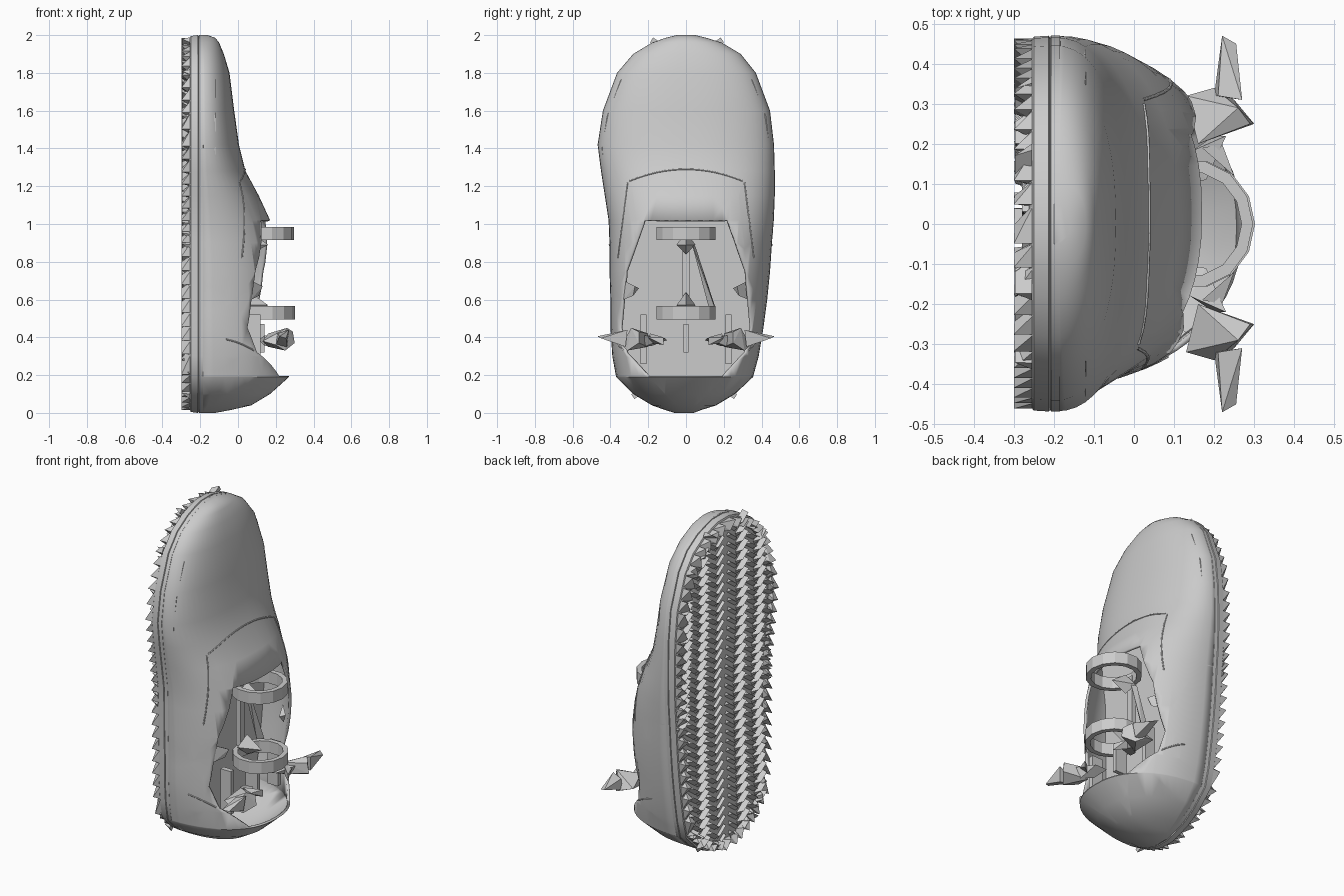
import bpy, bmesh, math
from mathutils import Vector, Matrix

if "Cube" in bpy.data.objects:
    bpy.data.objects.remove(bpy.data.objects["Cube"])

grey = bpy.data.materials.new("plain grey")
grey.use_nodes = True
GREY = (0.6, 0.6, 0.6, 1)
grey.diffuse_color = GREY
grey.node_tree.nodes["Principled BSDF"].inputs["Base Color"].default_value = GREY


def finish(bm, name, smooth=None):
    bmesh.ops.recalc_face_normals(bm, faces=bm.faces[:])
    me = bpy.data.meshes.new(name)
    bm.to_mesh(me)
    bm.free()
    me.materials.append(grey)
    ob = bpy.data.objects.new(name, me)
    bpy.context.collection.objects.link(ob)
    bpy.ops.object.select_all(action='DESELECT')
    ob.select_set(True)
    bpy.context.view_layer.objects.active = ob
    if smooth:
        bpy.ops.object.shade_smooth_by_angle(angle=math.radians(smooth))
    return ob


def hull(bm, pts):
    vs = [bm.verts.new(p) for p in pts]
    res = bmesh.ops.convex_hull(bm, input=vs)
    junk = [v for v in res["geom_interior"] if isinstance(v, bmesh.types.BMVert)]
    bmesh.ops.delete(bm, geom=junk, context='VERTS')


def box(bm, lo, hi):
    hull(bm, [(x, y, z) for x in (lo[0], hi[0]) for y in (lo[1], hi[1]) for z in (lo[2], hi[2])])


# Shoe stations: height, low y, high y, top of the upper in x
ST = [(0.0, -.06, .04, -.12), (.015, -.11, .08, -.04), (.04, -.18, .16, .07), (.1, -.28, .26, .17),
      (.19, -.37, .355, .27), (.3, -.39, .385, .265), (.45, -.40, .41, .25), (.6, -.40, .43, .245),
      (.75, -.405, .445, .235), (.9, -.405, .455, .205), (1.02, -.41, .465, .17),
      (1.15, -.43, .47, .11), (1.28, -.45, .47, .04), (1.42, -.468, .466, .005), (1.6, -.44, .445, -.02),
      (1.8, -.365, .37, -.045), (1.9, -.28, .29, -.075), (1.96, -.18, .19, -.1),
      (1.985, -.11, .11, -.12), (2.0, -.05, .05, -.16)]
BASE = -0.2
POW = 2.3


def station(z):
    for a, b in zip(ST, ST[1:]):
        if z <= b[0]:
            f = (z - a[0]) / (b[0] - a[0])
            return [p + (q - p) * f for p, q in zip(a, b)]
    return ST[-1]


def surface_x(y, z):
    _, lo, hi, top = station(z)
    r = min(abs(2 * y - lo - hi) / (hi - lo), 1)
    return BASE + (top - BASE) * (1 - r ** POW) ** (1 / POW)


# Upper: lofted arches, open collar cut out along a convex outline
bm = bmesh.new()
N = 28
rows = []
for z, lo, hi, top in ST:
    row = []
    for i in range(N + 1):
        a = math.pi * i / N
        c, s = math.cos(a), math.sin(a)
        y = (lo + hi) / 2 + (hi - lo) / 2 * math.copysign(abs(c) ** (2 / POW), c)
        row.append(bm.verts.new((BASE + (top - BASE) * max(s, 0) ** (2 / POW), y, z)))
    rows.append(row)
for r, q in zip(rows, rows[1:]):
    for i in range(N):
        bm.faces.new((r[i], r[i + 1], q[i + 1], q[i]))
bm.faces.new(rows[0])
bm.faces.new(rows[-1])
half = [(.2, .195), (.32, .32), (.35, .45), (.32, .75), (.22, 1.02)]
outline = half + [(-y, z) for y, z in reversed(half)]
cuts = []
for (y0, z0), (y1, z1) in zip(outline, outline[1:] + outline[:1]):
    n = Vector((0, z1 - z0, y0 - y1)).normalized()
    p = Vector((0, y0, z0))
    cuts.append((p, n))
    near = [f for f in bm.faces if .03 < f.calc_center_median().z < 1.1]
    geom = near + list({e for f in near for e in f.edges}) + list({v for f in near for v in f.verts})
    bmesh.ops.bisect_plane(bm, geom=geom, dist=1e-5, plane_co=p, plane_no=n)
gone = [f for f in bm.faces if f.calc_center_median().x > -.1
        and all((f.calc_center_median() - p).dot(n) < 0 for p, n in cuts)]
bmesh.ops.delete(bm, geom=gone, context='FACES')
upper = finish(bm, "upper", 40)
mod = upper.modifiers.new("wall", 'SOLIDIFY')
mod.thickness = .015
mod.offset = -1


# Flat slabs following the outline of the foot
def ring_outline(scale):
    pts = [(lo, z) for z, lo, hi, t in ST] + [(hi, z) for z, lo, hi, t in reversed(ST)]
    return [(y * scale, 1 + (z - 1) * scale) for y, z in pts]


def slab(name, layers):
    bm = bmesh.new()
    loops = [[bm.verts.new((x, y, z)) for y, z in ring_outline(s)] for x, s in layers]
    for a, b in zip(loops, loops[1:]):
        for i in range(len(a)):
            j = (i + 1) % len(a)
            bm.faces.new((a[i], a[j], b[j], b[i]))
    bm.faces.new(loops[0])
    bm.faces.new(loops[-1])
    return finish(bm, name, 35)


slab("sole", [(-.262, .965), (-.25, .995), (-.213, 1.0), (-.21, .993)])
slab("welt", [(-.21, .99), (-.207, 1.0), (-.185, 1.0), (-.18, .985)])
slab("footbed", [(-.18, .96), (-.12, .95)])

# Tread: slanted wedge fins in mirrored columns
bm = bmesh.new()
for side in (-1, 1):
    for k, off in enumerate((.06, .145, .23, .315, .385)):
        for i in range(34):
            z = .06 + i * .0565 + (k % 2) * .02
            _, lo, hi, _ = station(z)
            y = (lo + hi) / 2 + side * off
            if not lo + .045 < y < hi - .045:
                continue
            slope = side * (1 if k % 2 else -1)
            d = Vector((0, .042, .03 * slope))
            w = Vector((0, -.008 * slope, .013))
            c = Vector((-.255, y, z))
            tip = Vector((-.042 if k else -.025, 0, .012))
            hull(bm, [c - d - w, c - d + w, c + d - w, c + d + w, c - d * .8 + tip, c + d * .5 + tip])
finish(bm, "tread_fins")

# Large lugs round the edge of the sole
bm = bmesh.new()
edge = ring_outline(.985)
total = []
for (y0, z0), (y1, z1) in zip(edge, edge[1:] + edge[:1]):
    steps = max(1, round(math.hypot(y1 - y0, z1 - z0) / .075))
    total += [(y0 + (y1 - y0) * s / steps, z0 + (z1 - z0) * s / steps) for s in range(steps)]
for i, (y, z) in enumerate(total):
    y1, z1 = total[(i + 1) % len(total)]
    inn = .9
    iy, iz = y * inn, 1 + (z - 1) * .95
    jy, jz = y1 * inn, 1 + (z1 - 1) * .95
    hull(bm, [(-.23, y, z), (-.25, y1, z1), (-.25, iy, iz), (-.25, jy, jz),
              (-.30, y, z), (-.298, (iy + jy) / 2, (iz + jz) / 2)])
finish(bm, "edge_lugs")


# Seams lying on the upper
def seam(name, pts):
    cu = bpy.data.curves.new(name, 'CURVE')
    cu.dimensions = '3D'
    cu.bevel_depth = .004
    cu.bevel_resolution = 1
    sp = cu.splines.new('POLY')
    sp.points.add(len(pts) - 1)
    for p, (y, z) in zip(sp.points, pts):
        p.co = (surface_x(y, z), y, z, 1)
    cu.materials.append(grey)
    bpy.context.collection.objects.link(bpy.data.objects.new(name, cu))


seam("instep_seam", [(-.3 + .6 * i / 16, 1.29 - .7 * (abs(i - 8) / 8 * .3) ** 2) for i in range(17)])
for s, nm in ((-1, "right"), (1, "left")):
    seam(nm + "_side_seam", [(s * (.31 + .05 * t), 1.22 - .4 * t) for t in (0, .2, .4, .6, .8, 1)])
    seam(nm + "_heel_seam", [(s * (.33 + .055 * t), .33 + .06 * t) for t in (0, .25, .5, .75, 1)])


# Buckle rings: short open bands
def band(name, z0, z1, cx, r, wall):
    bm = bmesh.new()
    n = 14
    loops = []
    for rad, z in ((r, z0), (r, z1), (r - wall, z1), (r - wall, z0)):
        loops.append([bm.verts.new((cx + rad * math.cos(2 * math.pi * i / n) * .95,
                                    rad * math.sin(2 * math.pi * i / n), z)) for i in range(n)])
    for k in range(4):
        a, b = loops[k], loops[(k + 1) % 4]
        for i in range(n):
            bm.faces.new((a[i], a[(i + 1) % n], b[(i + 1) % n], b[i]))
    return finish(bm, name)


band("upper_ring", .915, .985, .145, .16, .03)
band("lower_ring", .495, .565, .15, .16, .03)

# Bars joining the rings
bm = bmesh.new()
box(bm, (.0, -.018, .5), (.03, .018, .96))
hull(bm, [(.02, .03, .9), (.05, .03, .9), (.02, .05, .88), (.04, .12, .56), (.07, .155, .55), (.03, .155, .56)])
for z in (.89, .57):
    hull(bm, [(.03, -.05, z), (.03, .05, z), (.16, 0, z), (.06, 0, z + .07), (.06, 0, z - .05)])
box(bm, (.06, -.012, .32), (.14, .012, .47))
finish(bm, "ring_bars")

# Winged clasps on both sides, with their struts and collar knobs
for s, nm in ((-1, "right"), (1, "left")):
    def side(pts):
        return [(x, y * s, z) for x, y, z in pts]
    bm = bmesh.new()
    hull(bm, side([(.16, .2, .42), (.16, .2, .35), (.13, .32, .38), (.29, .25, .43), (.30, .25, .37),
                   (.26, .29, .45), (.25, .31, .33), (.20, .34, .36)]))
    hull(bm, side([(.20, .32, .36), (.21, .32, .42), (.27, .31, .44), (.26, .32, .35),
                   (.22, .47, .405), (.255, .45, .395)]))
    finish(bm, nm + "_clasp_wing")
    bm = bmesh.new()
    box(bm, (.05, min(s * .21, s * .24), .26), (.12, max(s * .21, s * .24), .52))
    hull(bm, side([(.11, .1, .385), (.18, .11, .395), (.14, .18, .41), (.14, .18, .355),
                   (.23, .22, .41), (.2, .22, .35)]))
    hull(bm, side([(.17, .19, .37), (.17, .19, .42), (.25, .12, .40), (.25, .12, .36), (.22, .2, .40)]))
    hull(bm, side([(.07, .33, .70), (.07, .33, .60), (.1, .25, .66), (.13, .27, .67), (.11, .28, .62)]))
    finish(bm, nm + "_clasp_strut")
